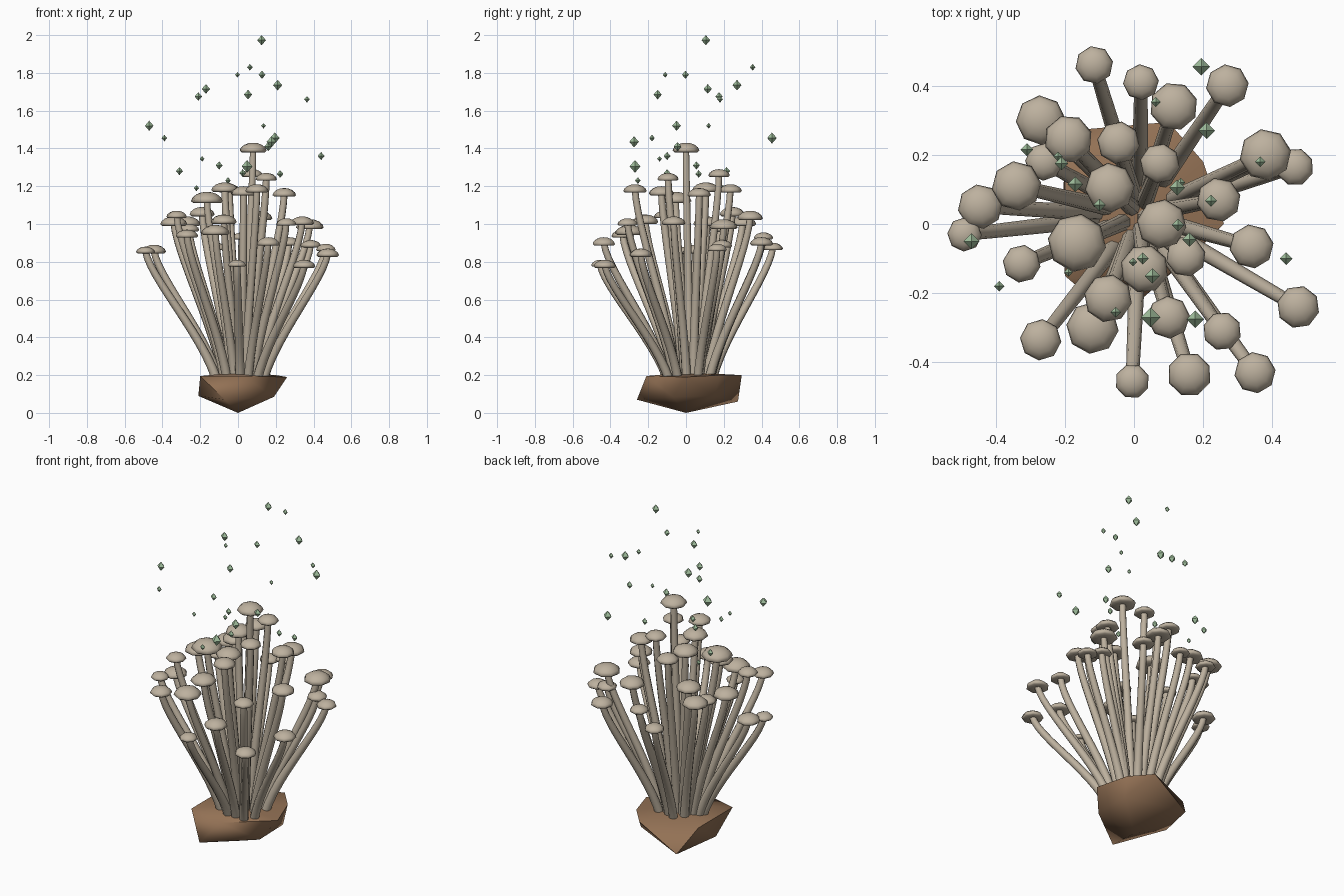
import bpy, bmesh, math, random
from mathutils import Vector

if "Cube" in bpy.data.objects:
    bpy.data.objects.remove(bpy.data.objects["Cube"])
random.seed(4)


def material(name, rgb):
    m = bpy.data.materials.new(name)
    m.diffuse_color = (*rgb, 1)
    m.use_nodes = True
    m.node_tree.nodes["Principled BSDF"].inputs["Base Color"].default_value = m.diffuse_color
    return m


TAN = material("mushroom tan", (0.51, 0.44, 0.345))
BROWN = material("earth brown", (0.29, 0.165, 0.09))
GREEN = material("spore green", (0.36, 0.53, 0.34))


def finish(bm, name, mat, smooth_angle=None):
    bmesh.ops.recalc_face_normals(bm, faces=bm.faces)
    me = bpy.data.meshes.new(name)
    bm.to_mesh(me)
    bm.free()
    ob = bpy.data.objects.new(name, me)
    bpy.context.collection.objects.link(ob)
    me.materials.append(mat)
    if smooth_angle:
        bpy.ops.object.select_all(action='DESELECT')
        ob.select_set(True)
        bpy.context.view_layer.objects.active = ob
        bpy.ops.object.shade_smooth_by_angle(angle=math.radians(smooth_angle))
    return ob


# Mushrooms: x, y, top z, cap radius
MUSHROOMS = [
    (-.115, .46, .90, .055), (.02, .41, .955, .052), (.115, .34, 1.07, .07),
    (.27, .40, .93, .062), (-.27, .30, 1.04, .072), (-.19, .245, 1.09, .07),
    (-.26, .18, 1.0, .055), (-.045, .235, 1.21, .062), (.075, .175, 1.29, .058),
    (.38, .20, 1.025, .075), (.465, .165, .895, .055), (.245, .07, 1.19, .064),
    (-.34, .11, 1.04, .072), (-.07, .105, 1.22, .072), (-.445, .05, .89, .065),
    (-.49, -.03, .88, .05), (.08, 0, 1.43, .072), (-.165, -.055, 1.17, .085),
    (-.325, -.115, 1.07, .055), (.34, -.065, 1.04, .064), (.15, -.095, 1.27, .058),
    (.03, -.13, 1.2, .07), (-.075, -.215, 1.05, .07), (-.12, -.30, .995, .076),
    (-.27, -.335, .97, .06), (.10, -.27, 1.21, .062), (.255, -.31, 1.03, .056),
    (.475, -.24, .87, .062), (.16, -.435, .93, .064), (.35, -.43, .81, .06),
    (-.005, -.455, .81, .05), (.385, .19, .915, .055)]

# Caps: eight-sided domes with a rolled rim and a shallow underside
CAP_PROFILE = [(.28, -.03), (.86, -.07), (1, .06), (.9, .28), (.65, .48), (.34, .6)]
bm = bmesh.new()
for x, y, z, r in MUSHROOMS:
    yaw = random.uniform(0, math.pi / 4)
    base = z - .63 * r
    rings = []
    for pr, pz in CAP_PROFILE:
        rings.append([bm.verts.new((x + r * pr * math.cos(yaw + i * math.pi / 4),
                                    y + r * pr * math.sin(yaw + i * math.pi / 4),
                                    base + r * pz)) for i in range(8)])
    for a, b in zip(rings, rings[1:]):
        for i in range(8):
            j = (i + 1) % 8
            bm.faces.new((a[i], a[j], b[j], b[i]))
    bm.faces.new(rings[0][::-1])
    tip = bm.verts.new((x, y, z))
    for i in range(8):
        bm.faces.new((rings[-1][i], rings[-1][(i + 1) % 8], tip))
finish(bm, "mushroom_caps", TAN, 85)

# Stalks: tapered tubes that lean outward, then rise upright into the caps
cu = bpy.data.curves.new("stalks", 'CURVE')
cu.dimensions = '3D'
cu.bevel_depth = 1
cu.bevel_resolution = 2
cu.use_fill_caps = True
cu.materials.append(TAN)
for x, y, z, r in MUSHROOMS:
    top = Vector((x, y, z - .45 * r))
    root = Vector((x * .26 + .012, y * .26 + .02, .18))
    h = top.z - root.z

    def along(frac, up):
        p = root.lerp(top, frac)
        p.z = root.z + h * up
        return p
    p1, p2 = along(.2, .35), along(.95, .8)
    n = 13
    sp = cu.splines.new('POLY')
    sp.points.add(n - 1)
    for i, pt in enumerate(sp.points):
        t = i / (n - 1)
        p = root * (1 - t)**3 + p1 * 3 * t * (1 - t)**2 + p2 * 3 * t * t * (1 - t) + top * t**3
        pt.co = (*p, 1)
        pt.radius = .025 - .007 * t
    sp.use_smooth = True
stalks = bpy.data.objects.new("stalks", cu)
bpy.context.collection.objects.link(stalks)
bpy.ops.object.select_all(action='DESELECT')
stalks.select_set(True)
bpy.context.view_layer.objects.active = stalks
bpy.ops.object.convert(target='MESH')

# Clod of earth: rough hull
CLOD = [(-.2, -.15, .195), (.03, -.21, .195), (.26, 0, .19), (.2, .18, .2), (.1, .295, .2),
        (-.2, .17, .195), (0, 0, .215), (-.21, .02, .09),
        (-.07, -.26, .07), (.19, -.07, .085), (.19, .15, .09),
        (-.13, .275, .06), (0, 0, 0)]
bm = bmesh.new()
for p in CLOD:
    bm.verts.new(p)
bmesh.ops.convex_hull(bm, input=bm.verts)
finish(bm, "earth_clod", BROWN, 65)

# Floating spores: x, y, z, radius
SPORES = [
    (.195, .455, 1.455, .022), (.063, .353, 1.83, .013), (.21, .27, 1.735, .021),
    (-.22, .195, 1.19, .012), (-.21, .175, 1.675, .017), (-.31, .215, 1.28, .016),
    (-.17, .115, 1.715, .019), (-.1, .055, 1.31, .016), (.135, .12, 1.52, .011),
    (.125, .105, 1.973, .02), (.223, .067, 1.265, .015), (.365, .18, 1.66, .013),
    (.127, -.003, 1.79, .016), (.16, -.045, 1.41, .018), (-.47, -.05, 1.52, .02),
    (-.39, -.18, 1.455, .013), (-.19, -.14, 1.345, .011), (-.003, -.11, 1.79, .011),
    (.025, -.1, 1.27, .015), (.44, -.1, 1.36, .016), (.053, -.15, 1.685, .019),
    (.048, -.27, 1.305, .025), (.177, -.275, 1.435, .022), (-.053, -.255, 1.23, .013)]
bm = bmesh.new()
for x, y, z, r in SPORES:
    r *= 1.15
    ring = [bm.verts.new((x + r * a, y + r * b, z)) for a, b in ((1, 0), (0, 1), (-1, 0), (0, -1))]
    for s in (1, -1):
        tip = bm.verts.new((x, y, z + s * r * 1.17))
        for i in range(4):
            bm.faces.new((ring[i], ring[(i + 1) % 4], tip))
finish(bm, "floating_spores", GREEN)
